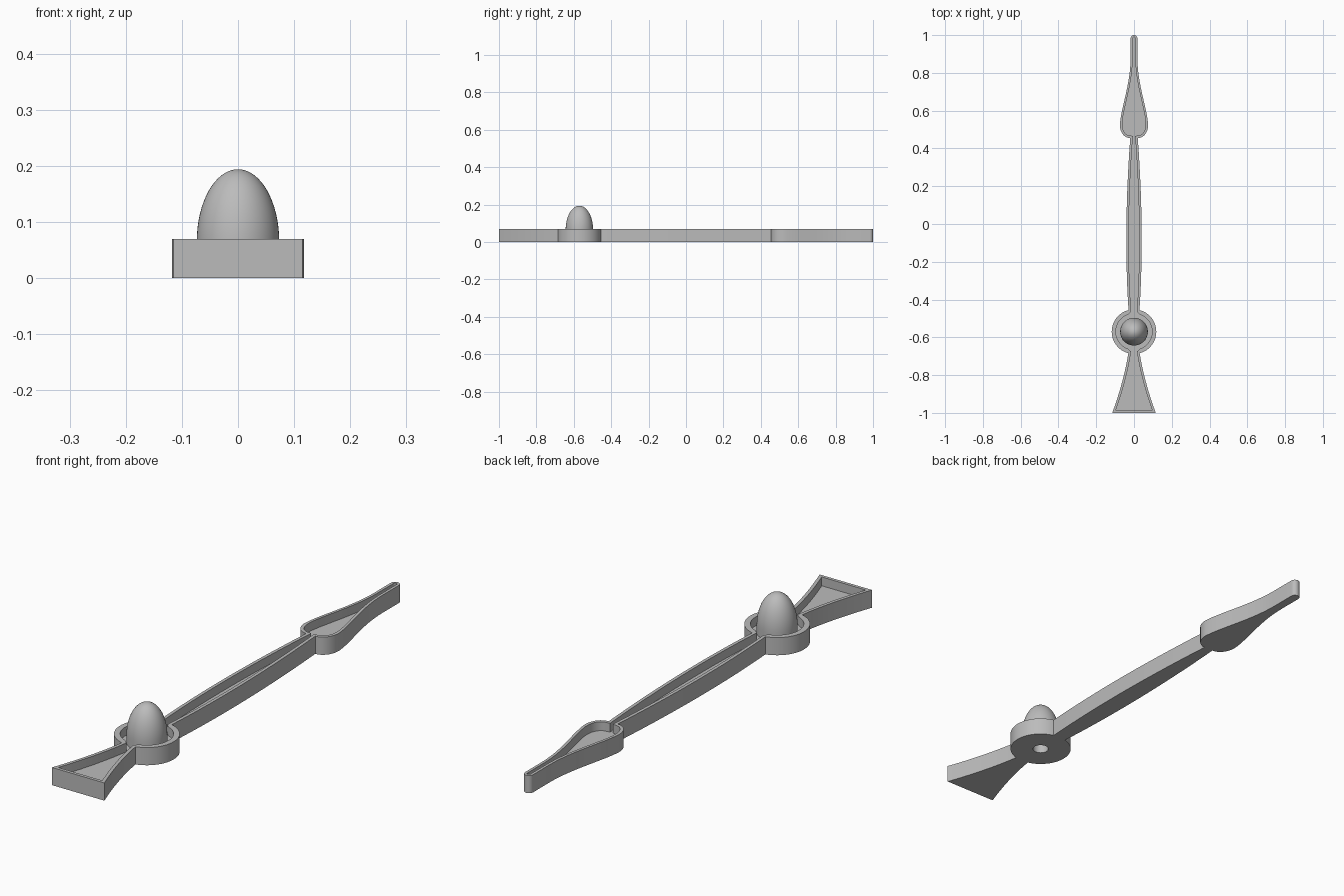
import bpy, bmesh
from math import sin, cos, pi, acos, asin, radians
from mathutils import Vector
from mathutils.geometry import interpolate_bezier

TOP, FLOOR = 0.07, 0.035
HUB_Y, HUB_R, HOLE_R = -0.57, 0.118, 0.03
SEGS = 48

cube = bpy.data.objects.get("Cube")
if cube:
    bpy.data.objects.remove(cube)

grey = bpy.data.materials.new("grey metal")
grey.use_nodes = True
GREY = (0.5, 0.5, 0.5, 1)
grey.diffuse_color = GREY
grey.node_tree.nodes["Principled BSDF"].inputs["Base Color"].default_value = GREY


def finish(name, bm):
    bmesh.ops.recalc_face_normals(bm, faces=bm.faces)
    mesh = bpy.data.meshes.new(name)
    bm.to_mesh(mesh)
    bm.free()
    mesh.materials.append(grey)
    ob = bpy.data.objects.new(name, mesh)
    bpy.context.collection.objects.link(ob)
    bpy.ops.object.select_all(action="DESELECT")
    ob.select_set(True)
    bpy.context.view_layer.objects.active = ob
    bpy.ops.object.shade_smooth_by_angle(angle=radians(35))
    return ob


def curve(a, b, c, d, n):
    return [Vector(p) for p in interpolate_bezier(a, b, c, d, n)]


def arc(cy, r, start, end, n):
    return [Vector((r * cos(start + (end - start) * i / n),
                    cy + r * sin(start + (end - start) * i / n))) for i in range(n + 1)]


# Right half of the outline, from tail to tip, as (points, rim width)
low, high = -acos(0.03 / HUB_R), acos(0.029 / HUB_R)
tail = curve((0.115, -1), (0.075, -0.89), (0.045, -0.78), (0.03, HUB_Y + HUB_R * sin(low)), 12)
hub = arc(HUB_Y, HUB_R, low, high, 28)[1:-1]
arm = curve((0.029, HUB_Y + HUB_R * sin(high)), (0.046, -0.2), (0.046, 0.1), (0.02, 0.455), 16)
shoulder = curve((0.02, 0.455), (0.055, 0.455), (0.075, 0.49), (0.075, 0.525), 10)[1:]
blade = curve((0.075, 0.525), (0.068, 0.62), (0.018, 0.74), (0.018, 0.88), 16)[1:]
tip = arc(0.982, 0.018, 0, pi / 2, 6)
sections = [(tail, 0.013), (hub, 0.022), (arm, 0.013), (shoulder, 0.013),
            (blade, 0.011), (tip, 0.011)]
half = [(p, w) for pts, w in sections for p in pts]
outline = half + [(Vector((-p.x, p.y)), w) for p, w in reversed(half[:-1])]


def inset(loop):
    """Mitred inward offset of a counter-clockwise loop."""
    result = []
    for i, (p, w) in enumerate(loop):
        d1 = (p - loop[i - 1][0]).normalized()
        d2 = (loop[(i + 1) % len(loop)][0] - p).normalized()
        n1, n2 = Vector((-d1.y, d1.x)), Vector((-d2.y, d2.x))
        result.append(p + (n1 + n2) * w / max(1 + n1.dot(n2), 0.3))
    return result


# Hand body: a raised rim around a sunken floor, with a hole under the hub
bm = bmesh.new()
outer = [p for p, w in outline]
inner = inset(outline)
hole = arc(HUB_Y, HOLE_R, 0, 2 * pi, SEGS)[:-1]


def ring(points, z):
    return [bm.verts.new((p.x, p.y, z)) for p in points]


def bridge(a, b):
    for i in range(len(a)):
        bm.faces.new((a[i - 1], a[i], b[i], b[i - 1]))


def cap_with_hole(a, b):
    edges = []
    for loop in (a, b):
        for i in range(len(loop)):
            v, w = loop[i - 1], loop[i]
            edges.append(bm.edges.get((v, w)) or bm.edges.new((v, w)))
    bmesh.ops.triangle_fill(bm, edges=edges, use_beauty=True, use_dissolve=False)


rings = [ring(outer, 0), ring(outer, TOP), ring(inner, TOP), ring(inner, FLOOR)]
for a, b in zip(rings, rings[1:]):
    bridge(a, b)
hole_low, hole_high = ring(hole, 0), ring(hole, FLOOR)
bridge(hole_low, hole_high)
cap_with_hole(rings[0], hole_low)
cap_with_hole(rings[3], hole_high)
finish("hand_body", bm)

# Domed cap: lathed shell standing on the hub floor, with a blind bore
bm = bmesh.new()
BASE, HEIGHT, RADIUS = 0.065, 0.129, 0.0735
profile = [(0, 0.11), (HOLE_R, 0.11), (HOLE_R, FLOOR), (RADIUS, FLOOR)]
profile += [(RADIUS * cos(t), BASE + HEIGHT * sin(t))
            for t in (i * pi / 32 for i in range(16))] + [(0, BASE + HEIGHT)]
verts = [bm.verts.new((r, HUB_Y, z)) for r, z in profile]
edges = [bm.edges.new(pair) for pair in zip(verts, verts[1:])]
bmesh.ops.spin(bm, geom=verts + edges, cent=(0, HUB_Y, 0), axis=(0, 0, 1),
               angle=2 * pi, steps=SEGS, use_merge=True)
bmesh.ops.remove_doubles(bm, verts=bm.verts, dist=0.00005)
finish("hub_dome", bm)
